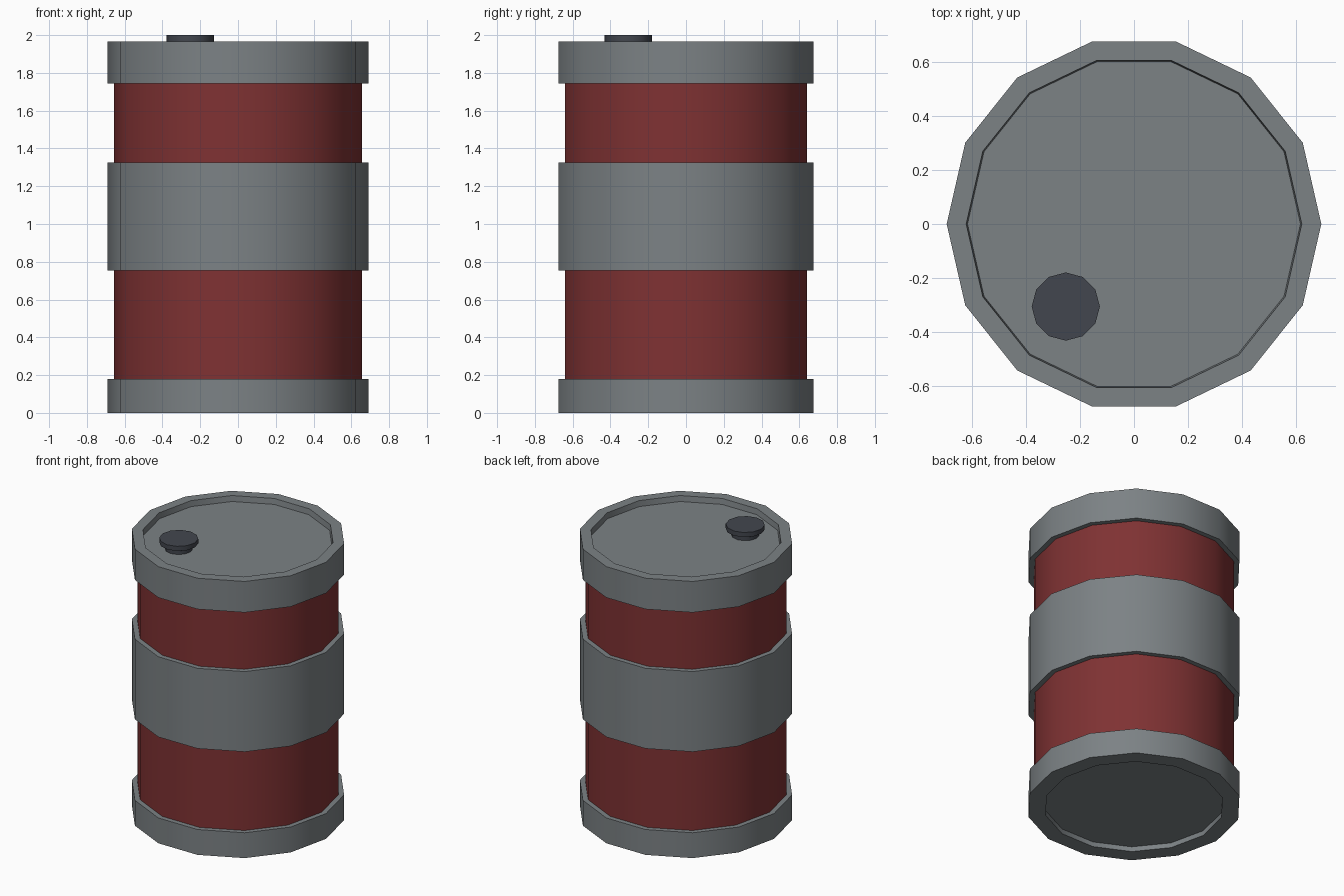
import bpy, math

if "Cube" in bpy.data.objects:
    bpy.data.objects.remove(bpy.data.objects["Cube"])


def material(name, rgb):
    m = bpy.data.materials.new(name)
    m.diffuse_color = (*[(c / 255 / 12.92 if c < 10 else ((c / 255 + 0.055) / 1.055) ** 2.4) for c in rgb], 1)
    m.use_nodes = True
    m.node_tree.nodes["Principled BSDF"].inputs["Base Color"].default_value = m.diffuse_color
    return m


GREY = material("steel grey", (124, 130, 133))
RED = material("dark red", (127, 50, 51))
DARK = material("charcoal", (66, 70, 78))


def lathe(name, profile, sides, mat, centre=(0, 0)):
    """Revolve an (r, z) profile, listed bottom to top; r = 0 closes it with a flat disc."""
    verts, rings = [], []
    for r, z in profile:
        rings.append(len(verts))
        for i in range(sides):
            a = 2 * math.pi * i / sides
            verts.append((centre[0] + r * math.cos(a), centre[1] + r * math.sin(a), z))
    faces = []
    for p, q in zip(rings, rings[1:]):
        for i in range(sides):
            j = (i + 1) % sides
            faces.append((p + i, p + j, q + j, q + i))
    faces.append(tuple(reversed(range(sides))))
    faces.append(tuple(range(rings[-1], rings[-1] + sides)))
    me = bpy.data.meshes.new(name)
    me.from_pydata(verts, [], faces)
    me.materials.append(mat)
    ob = bpy.data.objects.new(name, me)
    bpy.context.collection.objects.link(ob)
    bpy.ops.object.select_all(action='DESELECT')
    ob.select_set(True)
    bpy.context.view_layer.objects.active = ob
    bpy.ops.object.shade_smooth_by_angle(angle=math.radians(35))
    return ob


R_BAND, R_BODY, SIDES = 0.692, 0.657, 14

# red drum sections between the bands
for name, z0, z1 in (("lower_drum", 0.18, 0.755), ("upper_drum", 1.325, 1.745)):
    lathe(name, [(R_BODY, z0), (R_BODY, z1)], SIDES, RED)

# bottom band with recessed base
lathe("bottom_band", [(0.58, 0.035), (0.58, 0), (R_BAND, 0), (R_BAND, 0.18)], SIDES, GREY)
# wide middle band
lathe("middle_band", [(R_BAND, 0.755), (R_BAND, 1.325)], SIDES, GREY)
# top band with recessed lid
lathe("top_band", [(R_BAND, 1.745), (R_BAND, 1.965), (0.62, 1.965), (0.615, 1.925)], SIDES, GREY)

# filler cap: narrow neck under a wider disc
lathe("filler_cap", [(0.09, 1.925), (0.09, 1.95), (0.126, 1.967), (0.126, 2.0)],
      12, DARK, (-0.252, -0.305))
